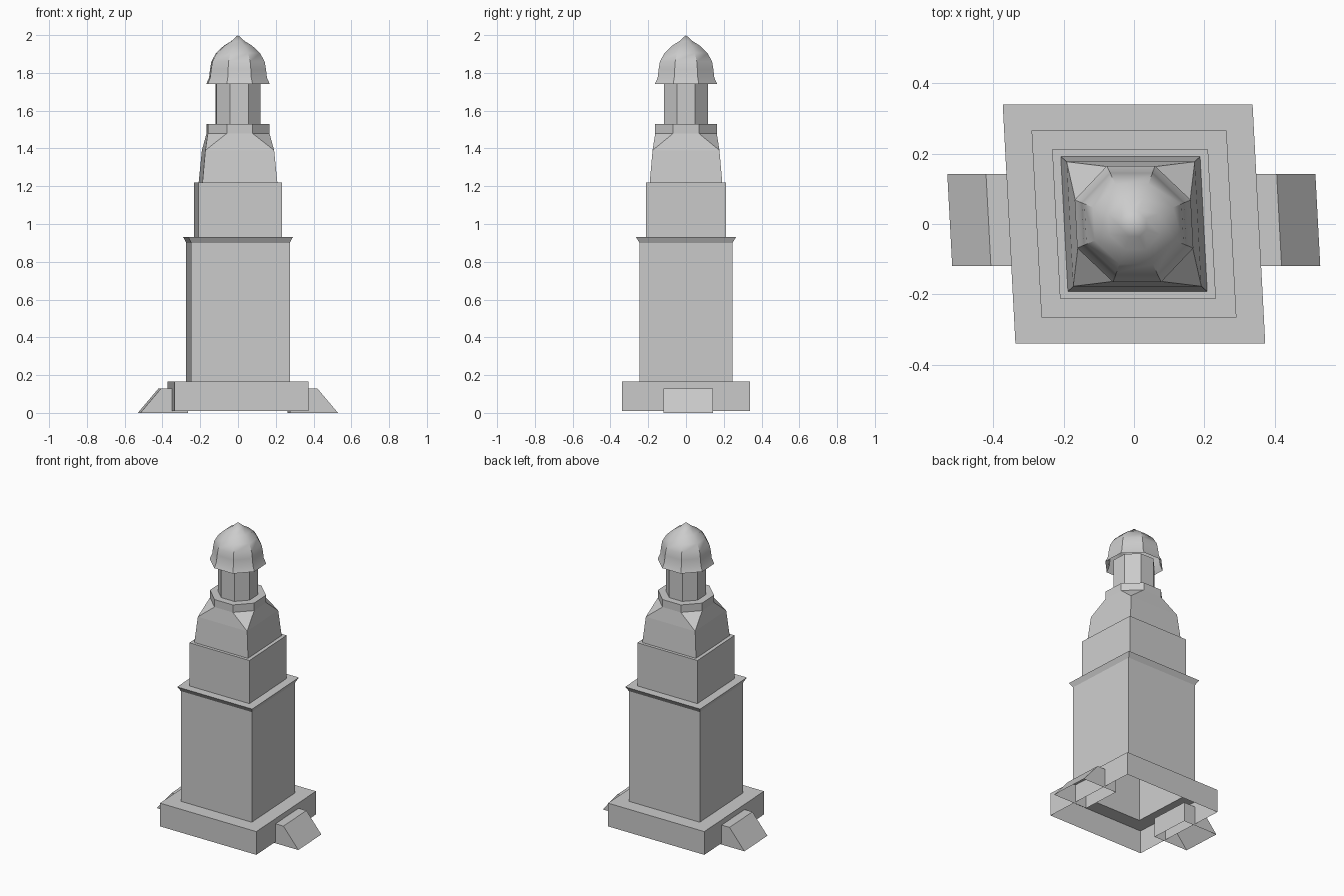
import bpy, bmesh, math

if "Cube" in bpy.data.objects:
    bpy.data.objects.remove(bpy.data.objects["Cube"])

SHEAR = -0.053                      # the plan is slightly skewed
T = math.tan(math.pi / 8)


def obj_from_bm(name, bm):
    for v in bm.verts:
        v.co.x += SHEAR * v.co.y
    bmesh.ops.remove_doubles(bm, verts=bm.verts, dist=1e-5)
    bmesh.ops.recalc_face_normals(bm, faces=bm.faces)
    me = bpy.data.meshes.new(name)
    bm.to_mesh(me)
    bm.free()
    ob = bpy.data.objects.new(name, me)
    bpy.context.collection.objects.link(ob)
    return ob


def square(hx, hy, z):
    return [(-hx, -hy, z), (hx, -hy, z), (hx, hy, z), (-hx, hy, z)]


def octagon(a, z):
    # two points around each square corner, starting at the front left
    b = a * T
    return [(x, y, z) for x, y in ((-a, -b), (-b, -a), (b, -a), (a, -b),
                                   (a, b), (b, a), (-b, a), (-a, b))]


def loft(name, rings):
    bm = bmesh.new()
    rows = [[bm.verts.new(p) for p in r] for r in rings]
    for a, b in zip(rows, rows[1:]):
        n, m = len(a), len(b)
        for i in range(n):
            j = (i + 1) % n
            if m == 1:
                bm.faces.new((a[i], a[j], b[0]))
            elif m == n:
                bm.faces.new((a[i], a[j], b[j], b[i]))
            else:                   # square to octagon
                bm.faces.new((a[i], b[2 * i + 1], b[2 * i]))
                bm.faces.new((a[i], a[j], b[2 * j], b[2 * i + 1]))
    return obj_from_bm(name, bm)


# Hollow plinth with a ledge around the shaft
loft("plinth", [square(.355, .34, .01), square(.355, .34, .165),
                square(.261, .246, .165)])
# Main shaft with flared cornice
loft("shaft", [square(.261, .246, .165), square(.261, .246, .90),
               square(.277, .266, .932), square(.2215, .212, .932)])
# Upper block
loft("upper_block", [square(.2215, .212, .932), square(.2215, .212, 1.22),
                     square(.198, .192, 1.22)])
# Tapered block turning into an octagonal collar
loft("tapered_block", [square(.198, .192, 1.22), square(.182, .177, 1.39),
                       octagon(.163, 1.48)])
loft("collar", [octagon(.163, 1.48), octagon(.163, 1.53),
                octagon(.117, 1.53)])
# Lantern column
loft("lantern", [octagon(.117, 1.53), octagon(.117, 1.76)])
# Domed roof, open below
profile = [(.165, 1.74), (.150, 1.775), (.145, 1.82), (.138, 1.86),
           (.114, 1.905), (.072, 1.945), (.035, 1.968)]
dome = loft("dome", [octagon(a, z) for a, z in profile] + [[(0, 0, 2.0)]])
bpy.context.view_layer.objects.active = dome
dome.select_set(True)
bpy.ops.object.shade_smooth_by_angle(angle=math.radians(32))

# Sloped side buttresses
for side, name in ((-1, "left_buttress"), (1, "right_buttress")):
    bm = bmesh.new()
    section = [(.27, 0), (.27, .13), (.413, .13), (.523, 0)]
    ends = [[bm.verts.new((side * x, y, z)) for x, z in section]
            for y in (-.12, .142)]
    bm.faces.new(ends[0])
    bm.faces.new(ends[1])
    for i in range(3):              # underside stays open
        bm.faces.new((ends[0][i], ends[0][i + 1], ends[1][i + 1], ends[1][i]))
    obj_from_bm(name, bm)
